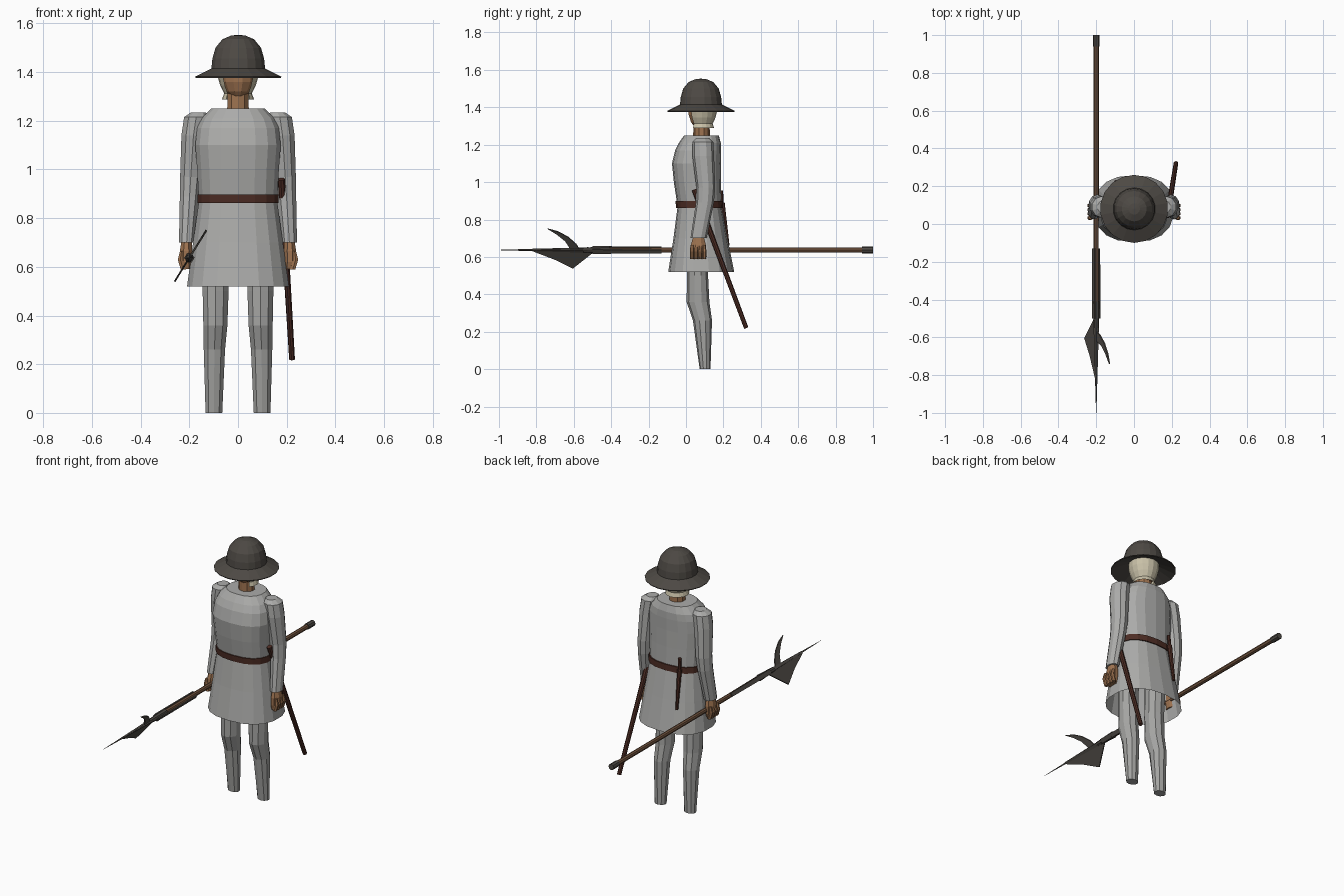
import bpy, bmesh, math
from mathutils import Vector


def material(name, r, g, b):
    m = bpy.data.materials.new(name)
    m.diffuse_color = (r, g, b, 1)
    return m


TUNIC = material("tunic grey", 0.41, 0.41, 0.40)
HOSE = material("hose grey", 0.37, 0.37, 0.36)
IRON = material("dark iron", 0.075, 0.067, 0.058)
SKIN = material("skin", 0.34, 0.17, 0.08)
LINEN = material("pale linen", 0.58, 0.53, 0.39)
LEATHER = material("red brown leather", 0.075, 0.026, 0.018)
WOOD = material("wood", 0.17, 0.09, 0.05)


def finish(name, bm, mat):
    bmesh.ops.recalc_face_normals(bm, faces=bm.faces)
    me = bpy.data.meshes.new(name)
    bm.to_mesh(me)
    bm.free()
    me.materials.append(mat)
    ob = bpy.data.objects.new(name, me)
    bpy.context.collection.objects.link(ob)
    return ob


def loft(name, rings, mat, n=10, power=2.0, caps=(True, True), gap=0.0):
    """Skin rings (x, y, z, rx, ry); gap leaves an opening (radians) at the front."""
    bm = bmesh.new()
    loops = []
    for x, y, z, rx, ry in rings:
        loop = []
        for i in range(n):
            if gap:
                a = -math.pi / 2 + gap / 2 + (2 * math.pi - gap) * i / (n - 1)
            else:
                a = 2 * math.pi * (i + 0.5) / n
            c, s = math.cos(a), math.sin(a)
            px = math.copysign(abs(c) ** (2 / power), c)
            py = math.copysign(abs(s) ** (2 / power), s)
            loop.append(bm.verts.new((x + rx * px, y + ry * py, z)))
        loops.append(loop)
    for a, b in zip(loops, loops[1:]):
        for i in range(n - 1 if gap else n):
            j = (i + 1) % n
            bm.faces.new((a[i], a[j], b[j], b[i]))
    if caps[0] and not gap:
        bm.faces.new(loops[0])
    if caps[1] and not gap:
        bm.faces.new(loops[-1])
    return finish(name, bm, mat)


def rod(name, a, b, r1, r2, mat, n=8):
    a, b = Vector(a), Vector(b)
    bm = bmesh.new()
    bmesh.ops.create_cone(bm, cap_ends=True, segments=n, radius1=r1, radius2=r2,
                          depth=(b - a).length)
    ob = finish(name, bm, mat)
    ob.rotation_mode = 'QUATERNION'
    ob.rotation_quaternion = (b - a).to_track_quat('Z', 'Y')
    ob.location = (a + b) / 2
    return ob


# Tunic: (z, half width, front y, back y)
def coat_rings(rows):
    return [(0, (f + b) / 2, z, w, (b - f) / 2) for z, w, f, b in rows]


loft("tunic", coat_rings([
    (0.52, 0.212, -0.095, 0.258), (0.70, 0.187, -0.067, 0.222),
    (0.87, 0.163, -0.045, 0.19), (1.00, 0.170, -0.065, 0.187),
    (1.10, 0.178, -0.075, 0.186), (1.17, 0.170, -0.058, 0.187),
    (1.21, 0.152, -0.038, 0.186), (1.25, 0.112, -0.01, 0.175)]),
    TUNIC, n=18, power=2.4, caps=(False, True))
loft("belt", coat_rings([(0.862, 0.169, -0.053, 0.198), (0.898, 0.169, -0.056, 0.197)]),
     LEATHER, n=18, power=2.4)

# Arms, hands and legs
for side, tag in ((1, "left"), (-1, "right")):
    def mirrored(rings):
        return [(side * r[0],) + r[1:] for r in rings]

    loft(tag + "_sleeve", mirrored([
        (0.162, 0.09, 1.235, 0.032, 0.035), (0.172, 0.09, 1.215, 0.052, 0.056),
        (0.183, 0.092, 1.14, 0.052, 0.058), (0.194, 0.106, 0.97, 0.046, 0.05),
        (0.199, 0.101, 0.89, 0.042, 0.048), (0.211, 0.067, 0.70, 0.033, 0.043)]), TUNIC)
    loft(tag + "_hand", mirrored([
        (0.211, 0.067, 0.71, 0.022, 0.03), (0.213, 0.066, 0.665, 0.028, 0.043),
        (0.213, 0.064, 0.62, 0.027, 0.042), (0.208, 0.062, 0.592, 0.018, 0.032)]),
        SKIN, n=8)
    for k in range(4):
        y = 0.032 + 0.022 * k
        loft(f"{tag}_finger_{k + 1}", mirrored([
            (0.232, y, 0.665, 0.007, 0.008), (0.237, y, 0.63, 0.012, 0.011),
            (0.225, y, 0.59, 0.012, 0.010)]), SKIN, n=6)
    loft(tag + "_leg", mirrored([
        (0.095, 0.07, 0.75, 0.06, 0.06), (0.092, 0.062, 0.50, 0.056, 0.056),
        (0.093, 0.064, 0.36, 0.052, 0.061), (0.097, 0.088, 0.26, 0.046, 0.051),
        (0.099, 0.102, 0.0, 0.036, 0.029)]), HOSE)

# Neck, face and linen hood open at the front
loft("neck", [(0, 0.083, 1.22, 0.047, 0.045), (0, 0.083, 1.34, 0.045, 0.043)], SKIN)
loft("face", [
    (0, 0.083, 1.30, 0.03, 0.042), (0, 0.083, 1.32, 0.052, 0.058),
    (0, 0.083, 1.36, 0.072, 0.071), (0, 0.083, 1.43, 0.077, 0.074)], SKIN, n=12)
loft("hood", [
    (0, 0.083, 1.288, 0.066, 0.068), (0, 0.083, 1.312, 0.057, 0.06),
    (0, 0.083, 1.345, 0.073, 0.075), (0, 0.083, 1.38, 0.083, 0.083),
    (0, 0.083, 1.44, 0.085, 0.085)], LINEN, n=13, gap=1.65)

# Kettle hat with a sloping brim
hat = [(0.085, 1.415), (0.178, 1.376), (0.18, 1.381), (0.112, 1.415), (0.108, 1.455),
       (0.095, 1.50), (0.066, 1.535), (0.03, 1.55), (0.003, 1.553)]
loft("hat", [(0.001, 0.08, z, r, r) for r, z in hat], IRON, n=18)

# Sword scabbard and dagger
rod("scabbard", (0.178, 0.045, 0.96), (0.222, 0.322, 0.22), 0.015, 0.012, LEATHER, 8)
rod("dagger_sheath", (-0.092, 0.193, 0.89), (-0.096, 0.225, 0.66), 0.014, 0.008, LEATHER, 8)
rod("dagger_grip", (-0.09, 0.188, 0.955), (-0.092, 0.193, 0.89), 0.011, 0.009, LEATHER, 8)

# Polearm carried level; its head is rolled around the shaft
X, Z = -0.2, 0.637
U = Vector((0.526, 0, 0.85))
W = Vector((0.85, 0, -0.526))
rod("pole_shaft", (X, -0.5, Z), (X, 0.95, Z), 0.013, 0.014, WOOD)
rod("pole_butt_cap", (X, 0.94, Z), (X, 1.0, Z), 0.018, 0.018, IRON)
rod("pole_socket", (X, -0.41, Z), (X, -0.55, Z), 0.019, 0.013, IRON)
rod("pole_spike", (X, -0.52, Z), (X, -1.0, Z), 0.015, 0.001, IRON, 4)


def plate(name, outline, thick, offset=0.0):
    """Flat plate from (y, v) points, v being measured along the head direction."""
    bm = bmesh.new()
    sides = []
    for t in (-thick / 2, thick / 2):
        sides.append([bm.verts.new(Vector((X, y, Z)) + U * v + W * (t + offset))
                      for y, v in outline])
    bm.faces.new(sides[0])
    bm.faces.new(sides[1])
    n = len(outline)
    for i in range(n):
        j = (i + 1) % n
        bm.faces.new((sides[0][i], sides[0][j], sides[1][j], sides[1][i]))
    return finish(name, bm, IRON)


plate("axe_blade", [(-0.50, 0.012), (-0.50, -0.018), (-0.605, -0.115),
                    (-0.70, -0.06), (-0.82, -0.006), (-0.82, 0.006)], 0.007)
plate("back_hook", [(-0.57, 0.005), (-0.585, 0.035), (-0.63, 0.082), (-0.685, 0.116),
                    (-0.74, 0.134), (-0.69, 0.098), (-0.645, 0.055), (-0.618, 0.005)], 0.008)
for s in (-1, 1):
    plate("langet", [(-0.13, -0.011), (-0.13, 0.011), (-0.5, 0.013), (-0.5, -0.013)],
          0.006, s * 0.015)
